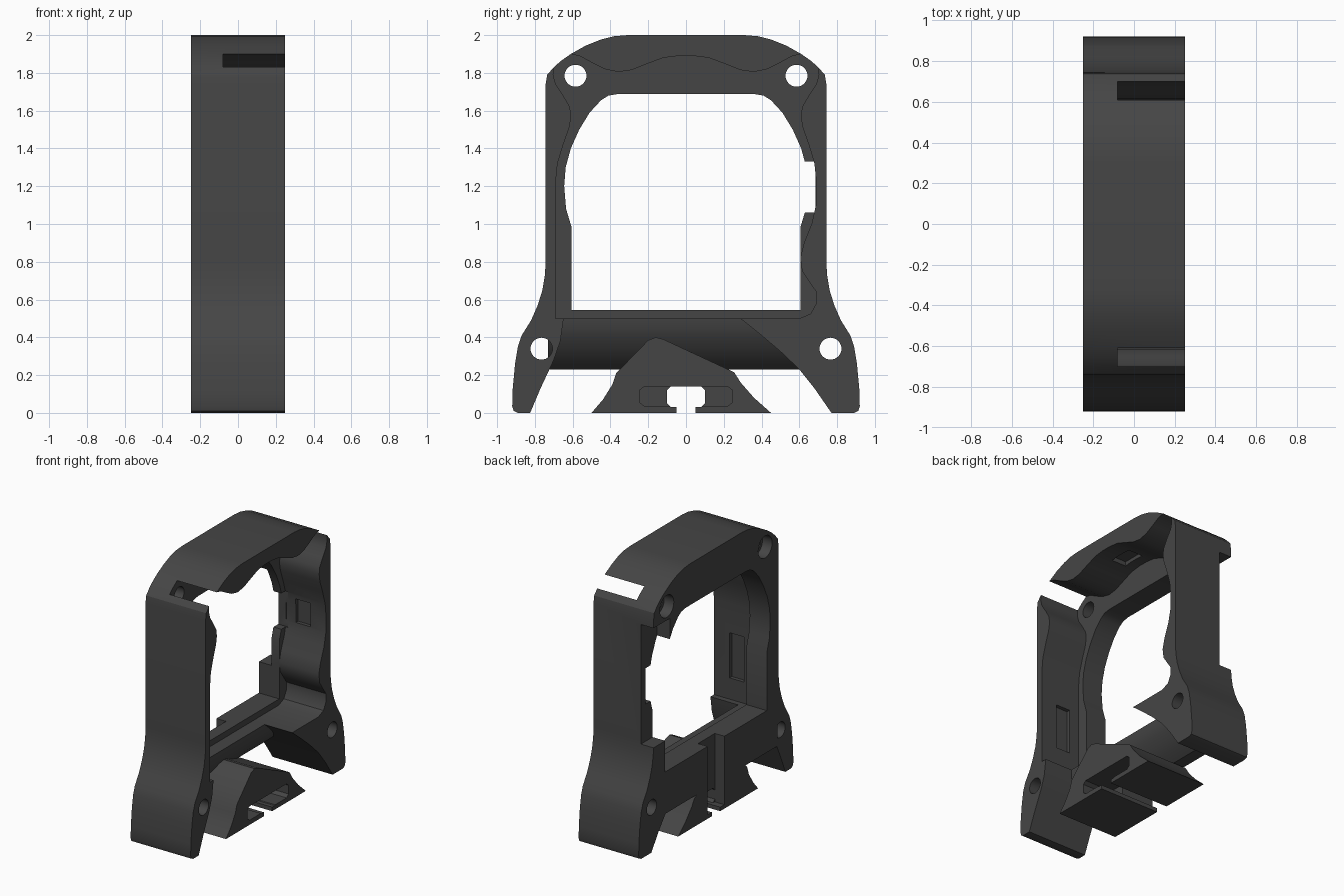
import bpy, bmesh, math

mat = bpy.data.materials.new("charcoal grey")
mat.diffuse_color = (0.06, 0.06, 0.06, 1)


def prism(name, pts, lo, hi, axis="x"):
    """Extrude a closed profile: (y, z) along x, or (x, z) along y."""
    bm = bmesh.new()
    place = (lambda p, t: (t, p[0], p[1])) if axis == "x" else (lambda p, t: (p[0], t, p[1]))
    a = [bm.verts.new(place(p, lo)) for p in pts]
    b = [bm.verts.new(place(p, hi)) for p in pts]
    bm.faces.new(a)
    bm.faces.new(b[::-1])
    for i in range(len(pts)):
        j = (i + 1) % len(pts)
        bm.faces.new((a[i], b[i], b[j], a[j]))
    bmesh.ops.recalc_face_normals(bm, faces=bm.faces)
    me = bpy.data.meshes.new(name)
    bm.to_mesh(me)
    bm.free()
    me.materials.append(mat)
    ob = bpy.data.objects.new(name, me)
    bpy.context.collection.objects.link(ob)
    return ob


def rect(y0, y1, z0, z1):
    return [(y0, z0), (y1, z0), (y1, z1), (y0, z1)]


def disc(y, z, r, n=32):
    return [(y + r * math.cos(i * math.tau / n), z + r * math.sin(i * math.tau / n)) for i in range(n)]


def flip(pts):
    return [(-y, z) for y, z in reversed(pts)]


def cut(ob, pts, lo, hi):
    cutter = prism("cutter", pts, lo, hi)
    cutter.hide_render = True
    m = ob.modifiers.new("cut", "BOOLEAN")
    m.operation, m.solver, m.object = "DIFFERENCE", "EXACT", cutter
    bpy.context.view_layer.objects.active = ob
    bpy.ops.object.modifier_apply(modifier=m.name)
    bpy.data.objects.remove(cutter)


X0, X1, FLOOR = -0.25, 0.25, -0.08

# Frame: outer contour with splayed legs and an uneven arch between them
side = [(0.89, 0), (0.912, 0.01), (0.92, 0.035), (0.918, 0.12), (0.905, 0.26), (0.89, 0.35),
        (0.87, 0.41), (0.82, 0.49), (0.785, 0.57), (0.76, 0.65), (0.747, 0.73), (0.743, 0.8),
        (0.743, 1.74), (0.735, 1.79), (0.70, 1.83), (0.66, 1.865), (0.61, 1.9), (0.53, 1.945),
        (0.45, 1.977), (0.38, 1.994), (0.31, 2.0)]
arch = [(-0.825, 0), (-0.77, 0.13), (-0.70, 0.28), (-0.665, 0.38), (-0.645, 0.52),
        (0.26, 0.52), (0.30, 0.49), (0.40, 0.41), (0.50, 0.325), (0.60, 0.23), (0.68, 0.13), (0.77, 0)]
frame = prism("frame", side + flip(side) + arch, X0, X1)

# Wavy cavity, open to +x, breaking through at the upper corners
upper = [(-0.69, 1.22), (-0.68, 1.32), (-0.65, 1.42), (-0.618, 1.51), (-0.608, 1.57), (-0.615, 1.62),
         (-0.65, 1.68), (-0.69, 1.74), (-0.703, 1.79), (-0.70, 1.83), (-0.69, 1.89), (-0.61, 1.9),
         (-0.56, 1.888), (-0.50, 1.855), (-0.43, 1.82), (-0.36, 1.805), (-0.29, 1.815),
         (-0.2, 1.85), (-0.12, 1.88), (-0.04, 1.89)]
lower = [(0.688, 1.1), (0.665, 1.0), (0.625, 0.9), (0.605, 0.82), (0.615, 0.75), (0.655, 0.69),
         (0.69, 0.64), (0.69, 0.58), (0.66, 0.525), (0.60, 0.5), (-0.69, 0.5)]
cut(frame, upper + flip(upper) + lower, FLOOR, 0.4)

# Window through the back plate
arc = [(0.605, 0.545), (0.605, 0.98), (0.635, 1.08), (0.645, 1.2), (0.637, 1.3), (0.61, 1.4),
       (0.565, 1.5), (0.51, 1.59), (0.45, 1.655), (0.41, 1.68), (0.36, 1.688)]
cut(frame, arc + flip(arc), -0.4, FLOOR + 0.02)
cut(frame, rect(0.5, 0.686, 1.06, 1.33), -0.4, FLOOR + 0.02)

# Relief on the outside of the back plate, and clip notches in the walls
cut(frame, rect(0.55, 0.9, 0.78, 1.68), -0.4, -0.145)
cut(frame, rect(-0.09, 0.09, 1.86, 1.917), 0.0, 0.12)
cut(frame, rect(0.6, 0.715, 1.11, 1.29), 0.0, 0.12)
cut(frame, rect(-0.718, -0.66, 0.66, 1.0), 0.0, 0.12)

# Screw holes, counterbored at the top
for s in (-1, 1):
    cut(frame, disc(s * 0.585, 1.785, 0.058), -0.4, 0.4)
    cut(frame, disc(s * 0.585, 1.785, 0.083), -0.4, -0.17)
    cut(frame, disc(s * 0.765, 0.34, 0.058), -0.4, 0.4)

# Cross beam: lip, ledge and concave underside
section = [(X0, 0.23), (X0, 0.544), (FLOOR, 0.544), (FLOOR, 0.5), (0.02, 0.5), (0.015, 0.45),
           (-0.005, 0.40), (-0.04, 0.34), (-0.09, 0.28), (-0.16, 0.23)]
beam = prism("cross_beam", section, -0.73, 0.61, "y")

# Central foot with a gabled top
foot = prism("foot", [(-0.5, 0), (-0.44, 0.07), (-0.39, 0.15), (-0.37, 0.21), (-0.2, 0.385), (-0.16, 0.4),
                      (-0.12, 0.39), (0.255, 0.215), (0.29, 0.16), (0.36, 0.08), (0.45, 0)], X0, X1)
pocket = [(-0.22, 0.035), (0.22, 0.035), (0.245, 0.055), (0.245, 0.12), (0.22, 0.14),
          (-0.22, 0.14), (-0.245, 0.12), (-0.245, 0.055)]
hole = [(-0.08, 0.03), (0.08, 0.03), (0.1, 0.05), (0.1, 0.12), (0.08, 0.14),
        (-0.08, 0.14), (-0.1, 0.12), (-0.1, 0.05)]
cut(foot, pocket, 0.02, 0.4)
cut(foot, hole, -0.4, 0.4)
cut(foot, rect(-0.05, 0.05, -0.1, 0.06), -0.4, 0.4)

# Vertical channel on the back of the beam and foot
for ob in (beam, foot):
    cut(ob, rect(-0.1, 0.1, 0.03, 0.7), -0.4, -0.17)
cut(frame, rect(-0.1, 0.1, 0.4, 0.6), -0.4, -0.17)

for ob in (frame, beam, foot):
    bpy.ops.object.select_all(action="DESELECT")
    ob.select_set(True)
    bpy.context.view_layer.objects.active = ob
    bpy.ops.object.shade_smooth_by_angle(angle=math.radians(30))
